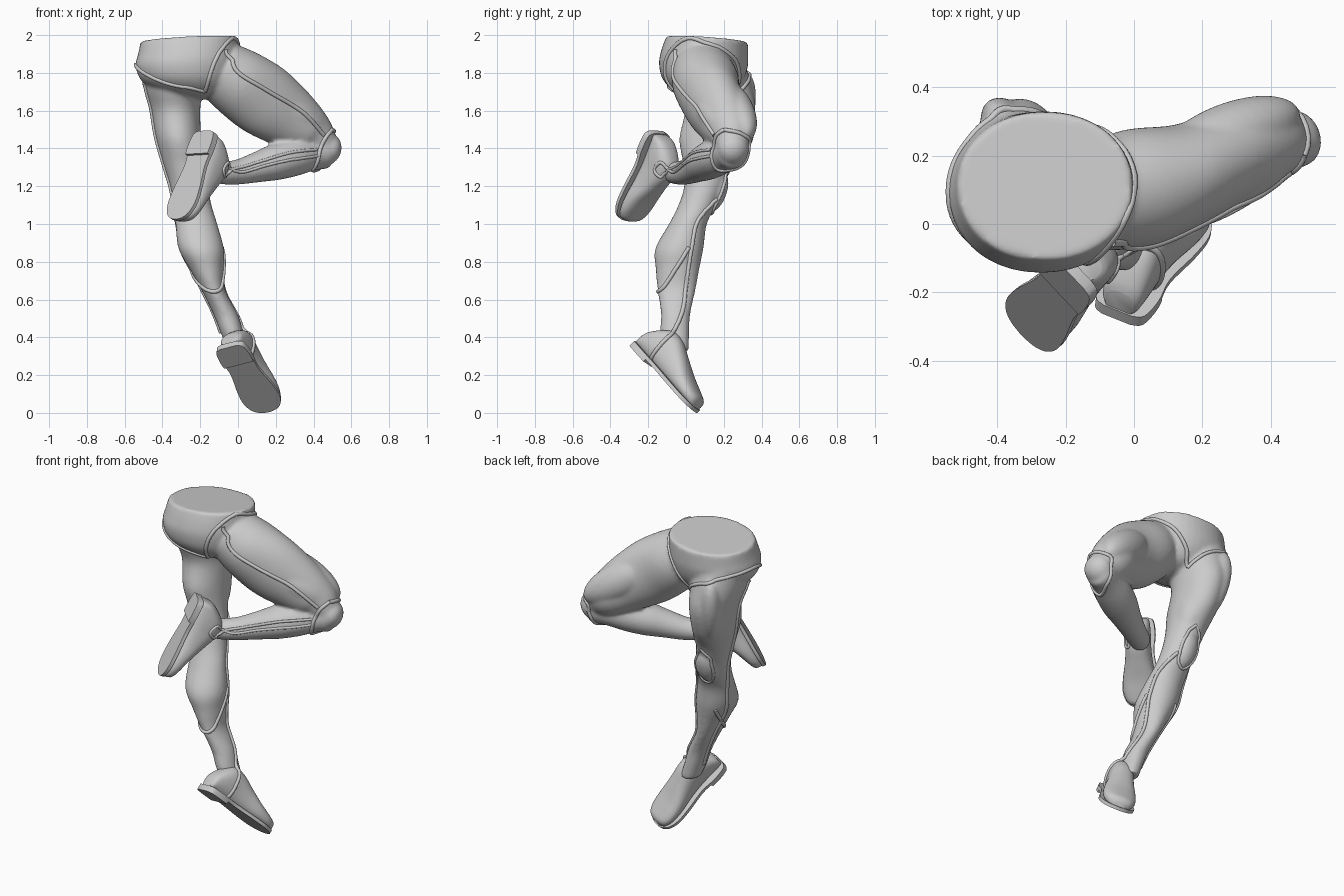
import bpy, bmesh, math
from mathutils import Vector, Matrix
from mathutils.bvhtree import BVHTree

if "Cube" in bpy.data.objects:
    bpy.data.objects.remove(bpy.data.objects["Cube"])

UP = Vector((0, 0, 1))


def smooth_path(pts, n=5):
    """Catmull-Rom resampling of equal-length tuples."""
    out = []
    for i in range(len(pts) - 1):
        p0, p1 = pts[max(i - 1, 0)], pts[i]
        p2, p3 = pts[i + 1], pts[min(i + 2, len(pts) - 1)]
        for k in range(n):
            t = k / n
            out.append(tuple(0.5 * (2 * b + (c - a) * t + (2 * a - 5 * b + 4 * c - d) * t * t
                                    + (3 * b - a - 3 * c + d) * t ** 3)
                             for a, b, c, d in zip(p0, p1, p2, p3)))
    return out + [tuple(pts[-1])]


def smooth_shade(ob, angle):
    bpy.ops.object.select_all(action='DESELECT')
    ob.select_set(True)
    bpy.context.view_layer.objects.active = ob
    bpy.ops.object.shade_smooth_by_angle(angle=math.radians(angle))
    return ob


def finish(bm, name, angle=40):
    bmesh.ops.recalc_face_normals(bm, faces=bm.faces)
    me = bpy.data.meshes.new(name)
    bm.to_mesh(me)
    bm.free()
    ob = bpy.data.objects.new(name, me)
    bpy.context.collection.objects.link(ob)
    return smooth_shade(ob, angle)


def loft(name, stations, ref, normal=None, power=1.0, matrix=None, shear=None, segs=40):
    """Skin through elliptical sections (cx, cy, cz, ra, rb); ra lies along ref."""
    st = smooth_path(stations)
    cs = [Vector(s[:3]) for s in st]
    bm = bmesh.new()
    rings = []
    for i, s in enumerate(st):
        t = normal or (cs[min(i + 1, len(cs) - 1)] - cs[max(i - 1, 0)]).normalized()
        a = (ref - t * ref.dot(t)).normalized()
        b = t.cross(a)
        ring = []
        for k in range(segs):
            c, d = math.cos(2 * math.pi * k / segs), math.sin(2 * math.pi * k / segs)
            c = math.copysign(abs(c) ** power, c)
            d = math.copysign(abs(d) ** power, d)
            p = cs[i] + a * c * s[3] + b * d * s[4]
            if shear:
                p.z += shear(p)
            ring.append(bm.verts.new(matrix @ p if matrix else p))
        rings.append(ring)
    for r, q in zip(rings, rings[1:]):
        for k in range(segs):
            bm.faces.new((r[k], r[(k + 1) % segs], q[(k + 1) % segs], q[k]))
    bm.faces.new(rings[0])
    bm.faces.new(rings[-1])
    return finish(bm, name)


def ellipsoid(name, loc, axis, radii):
    """Ball stretched by radii, local z along axis."""
    bm = bmesh.new()
    rot = Vector(axis).to_track_quat('Z', 'Y').to_matrix().to_4x4()
    bmesh.ops.create_uvsphere(bm, u_segments=32, v_segments=18, radius=1,
                              matrix=Matrix.Translation(loc) @ rot @ Matrix.Diagonal((*radii, 1)))
    return finish(bm, name, 80)


def slab(name, outline, z0, z1, matrix):
    """Extruded mirrored outline of (y, half width)."""
    pts = [(w, y) for y, w in outline] + [(-w, y) for y, w in reversed(outline)]
    bm = bmesh.new()
    lo = [bm.verts.new(matrix @ Vector((x, y, z0))) for x, y in pts]
    hi = [bm.verts.new(matrix @ Vector((x, y, z1))) for x, y in pts]
    for i in range(len(pts)):
        j = (i + 1) % len(pts)
        bm.faces.new((lo[i], lo[j], hi[j], hi[i]))
    bm.faces.new(lo)
    bm.faces.new(hi)
    return finish(bm, name, 30)


def piping(name, pts, targets, radius=0.011):
    """Raised seam cord snapped onto the target surfaces."""
    vs, fs = [], []
    for ob in targets:
        o = len(vs)
        vs += [v.co.copy() for v in ob.data.vertices]
        fs += [[o + i for i in p.vertices] for p in ob.data.polygons]
    tree = BVHTree.FromPolygons(vs, fs)
    path = [tree.find_nearest(Vector(p))[0] for p in smooth_path(pts, 8)]
    cu = bpy.data.curves.new(name, 'CURVE')
    cu.dimensions = '3D'
    cu.bevel_depth = radius
    cu.bevel_resolution = 3
    cu.use_fill_caps = True
    sp = cu.splines.new('POLY')
    sp.points.add(len(path) - 1)
    for q, p in zip(sp.points, path):
        q.co = (*p, 1)
    sp.use_smooth = True
    bpy.context.collection.objects.link(bpy.data.objects.new(name, cu))


def shoe(prefix, heel, toe, sole_normal):
    """Shoe in its own frame: y heel to toe, z away from the sole."""
    heel, toe = Vector(heel), Vector(toe)
    L = (toe - heel).normalized()
    n = Vector(sole_normal)
    up = -(n - L * n.dot(L)).normalized()
    m = Matrix((L.cross(up), L, up)).transposed().to_4x4()
    m.translation = heel
    prof = [(.005, .045, .085), (.02, .06, .115), (.06, .068, .165), (.11, .072, .2), (.18, .073, .195),
            (.26, .08, .16), (.36, .096, .115), (.44, .094, .088), (.49, .07, .07), (.51, .03, .045)]
    upper = loft(prefix + "_shoe_upper", [(0, y, h / 2, w, h / 2) for y, w, h in prof],
                 Vector((1, 0, 0)), normal=Vector((0, 1, 0)), power=.85, matrix=m)
    edge = smooth_path([(0, .045), (.02, .078), (.1, .088), (.2, .08), (.33, .1), (.42, .105),
                        (.48, .085), (.51, .05), (.52, .01)], 5)
    slab(prefix + "_shoe_sole", edge, -.004, .016, m)
    slab(prefix + "_shoe_heel", [e for e in edge if e[0] < .14], -.02, -.002, m)
    return upper


# Pelvis with a tilted, flat waist cut
pelvis = loft("pelvis", [(-.23, .12, 1.66, .06, .06), (-.24, .1, 1.695, .18, .15), (-.265, .09, 1.76, .245, .212),
                         (-.272, .092, 1.84, .27, .235), (-.265, .1, 1.91, .264, .23), (-.26, .112, 1.978, .256, .216)],
              Vector((1, 0, 0)), normal=UP, power=.95,
              shear=lambda p: max(0, p.z - 1.7) / .27 * (.05 * (p.x + .26) - .07 * (p.y - .11)))

# Standing leg, read as horizontal sections
standing = loft("standing_leg", [
    (-.35, .13, 1.86, .17, .18), (-.345, .155, 1.72, .155, .195), (-.333, .18, 1.6, .133, .187),
    (-.315, .145, 1.45, .12, .18), (-.29, .115, 1.32, .107, .13), (-.26, .095, 1.2, .1, .105),
    (-.24, .06, 1.1, .1, .1), (-.22, .01, 1.0, .11, .1), (-.195, -.035, .87, .12, .127),
    (-.165, -.045, .76, .09, .115), (-.13, -.05, .65, .063, .1), (-.065, -.055, .52, .064, .077),
    (-.03, -.06, .42, .06, .077), (0, -.05, .33, .055, .065)], Vector((1, 0, 0)), normal=UP)

# Raised thigh and folded shin
thigh = loft("raised_thigh", [
    (-.1, .08, 1.82, .16, .16), (.01, .105, 1.745, .185, .175), (.14, .14, 1.655, .195, .153),
    (.27, .193, 1.565, .17, .136), (.37, .237, 1.49, .135, .128), (.44, .245, 1.43, .1, .095),
    (.485, .25, 1.395, .06, .07), (.505, .252, 1.38, .02, .03)], UP)
shin = loft("raised_shin", [
    (.5, .255, 1.39, .045, .05), (.465, .248, 1.387, .09, .085), (.39, .215, 1.37, .088, .088),
    (.3, .165, 1.355, .1, .105), (.2, .11, 1.328, .096, .105), (.1, .055, 1.3, .08, .085),
    (0, 0, 1.275, .066, .07), (-.08, -.05, 1.27, .06, .064), (-.12, -.08, 1.265, .05, .05)], UP)

# Kneecaps and muscle forms blended into the limbs
forms = [ellipsoid(*f) for f in (
    ("raised_kneecap", (.475, .25, 1.395), (.5, .2, -.2), (.085, .085, .07)),
    ("standing_kneecap", (-.26, .165, 1.17), (-.08, .35, 1), (.066, .05, .11)),
    ("outer_quad", (-.35, .25, 1.58), (-.2, .3, 1), (.08, .115, .24)),
    ("inner_quad", (-.265, .195, 1.42), (-.15, .35, 1), (.068, .085, .18)),
    ("raised_outer_quad", (.28, .255, 1.6), (.53, .2, -.36), (.1, .11, .25)),
    ("raised_inner_quad", (.3, .15, 1.585), (.53, .25, -.36), (.09, .09, .23)))]

# One continuous skin: voxel union, then a light smooth
smooth_shade(pelvis, 60)
for ob in [standing, thigh, shin] + forms:
    ob.select_set(True)
bpy.ops.object.join()
body = pelvis
body.name = "pelvis_and_legs"
rm = body.modifiers.new("union", 'REMESH')
rm.mode = 'VOXEL'
rm.voxel_size = .011
sm = body.modifiers.new("soften", 'SMOOTH')
sm.factor, sm.iterations = .5, 6
for mod in ("union", "soften"):
    bpy.ops.object.modifier_apply(modifier=mod)
smooth_shade(body, 60)

# Shoes
low_shoe = shoe("standing", (-.05, -.265, .36), (.16, .043, .015), (-.1, -.7, -.7))
high_shoe = shoe("raised", (-.165, -.145, 1.485), (-.32, -.315, 1.045), (-.66, -.6, .47))

# Hip seams
skin = [body]
piping("standing_hip_seam", [(-.17, -.07, 1.67), (-.25, -.12, 1.68), (-.35, -.12, 1.7), (-.48, -.06, 1.78),
                             (-.55, .08, 1.84), (-.5, .24, 1.83), (-.38, .35, 1.8), (-.25, .33, 1.74),
                             (-.19, .24, 1.66)], skin)
piping("raised_hip_seam", [(-.17, -.07, 1.67), (-.14, -.13, 1.78), (-.09, -.12, 1.9), (-.02, -.01, 1.985),
                           (0, .1, 1.96), (-.06, .27, 1.87), (-.15, .3, 1.74), (-.19, .24, 1.66)], skin)

# Raised leg seams
piping("raised_thigh_seam", [(-.03, -.09, 1.93), (0, -.09, 1.81), (.15, -.03, 1.71), (.33, .07, 1.6),
                             (.46, .14, 1.47)], skin)
piping("raised_knee_band", [(.5, .2, 1.5), (.47, .15, 1.46), (.43, .14, 1.38), (.4, .17, 1.28), (.43, .27, 1.28),
                            (.44, .36, 1.35), (.46, .35, 1.44), (.5, .2, 1.5)], skin)
for i, dz in enumerate((.015, -.02)):
    piping(f"raised_shin_seam_{i}", [(.42, .13, 1.38 + dz), (.28, .05, 1.36 + dz), (.15, -.02, 1.33 + dz),
                                     (.03, -.07, 1.295 + dz), (-.03, -.1, 1.29)], skin, .008)
piping("raised_ankle_diamond", [(-.03, -.1, 1.29), (-.065, -.13, 1.325), (-.1, -.15, 1.285), (-.07, -.13, 1.25),
                                (-.03, -.1, 1.29)], [body, high_shoe], .009)

# Standing leg seams
low = [body, low_shoe]
piping("standing_inner_seam", [(-.17, .18, 1.12), (-.1, .08, 1.02), (-.06, .05, .88), (-.05, .02, .72),
                               (0, -.01, .55), (.06, -.07, .43), (.06, -.13, .35), (.05, -.19, .28)], low)
piping("standing_calf_seam", [(-.05, .03, .88), (-.06, -.05, .77), (-.08, -.12, .67), (-.13, -.16, .64),
                              (-.19, -.12, .66), (-.22, -.03, .74), (-.24, .05, .86)], low)
piping("standing_outer_seam", [(-.48, .08, 1.76), (-.46, .12, 1.55), (-.41, .1, 1.36), (-.36, .08, 1.18),
                               (-.33, .05, 1.0), (-.28, .01, .8), (-.17, -.02, .6), (-.1, -.05, .42)], low)
piping("standing_knee_band", [(-.265, .25, 1.3), (-.335, .22, 1.22), (-.32, .17, 1.1), (-.25, .14, 1.05),
                              (-.19, .17, 1.1), (-.19, .22, 1.22), (-.265, .25, 1.3)], skin, .009)
